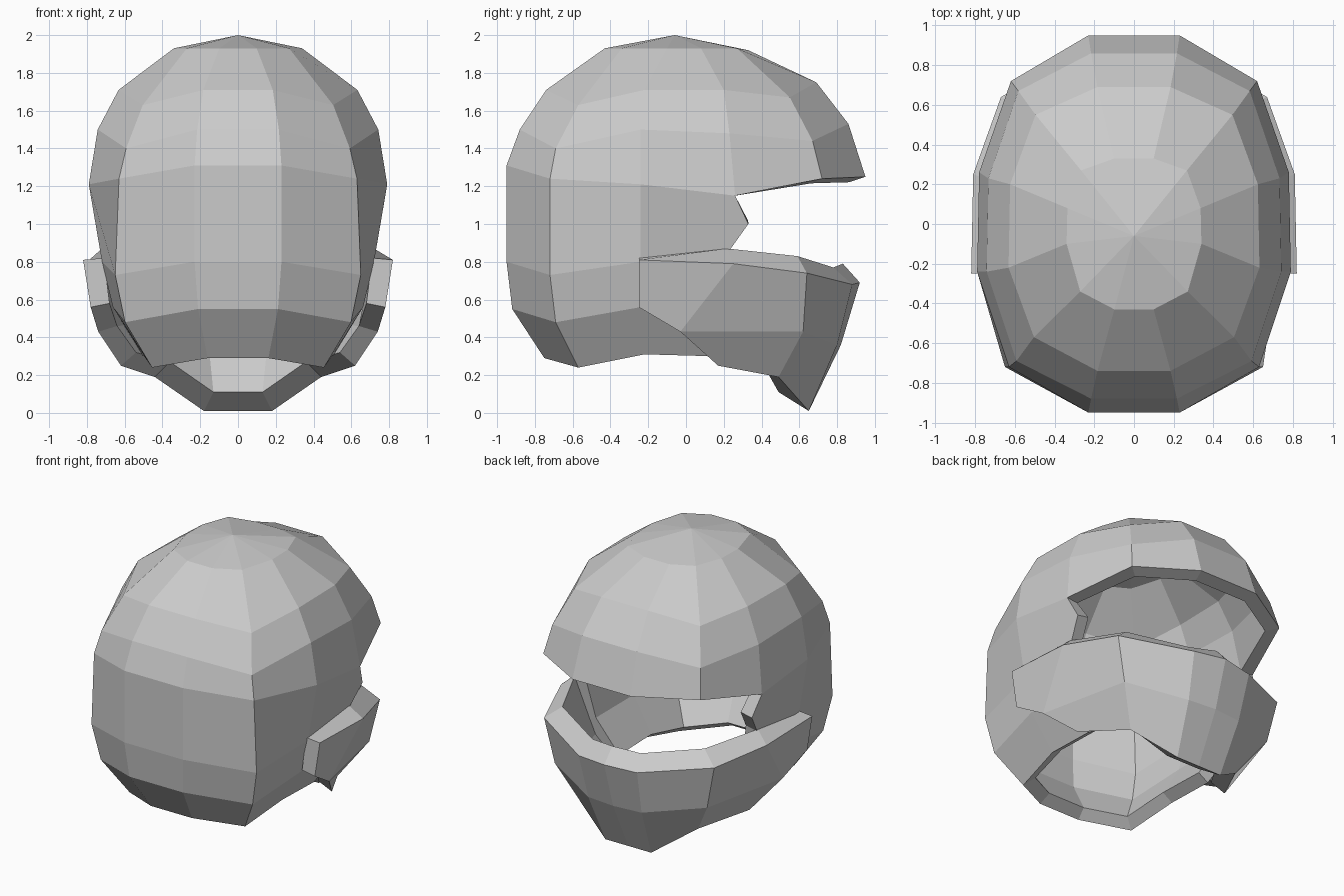
import bpy
import bmesh

default_cube = bpy.data.objects.get("Cube")
if default_cube:
    bpy.data.objects.remove(default_cube, do_unlink=True)

# Single flat grey paint
grey = bpy.data.materials.new("helmet_grey")
grey.use_nodes = True
grey.diffuse_color = (0.6, 0.6, 0.6, 1)
grey.node_tree.nodes["Principled BSDF"].inputs["Base Color"].default_value = grey.diffuse_color


def finish_part(name, mesh_builder):
    """Turn a bmesh into a flat shaded object with consistent outward normals."""
    bmesh.ops.recalc_face_normals(mesh_builder, faces=mesh_builder.faces)
    mesh = bpy.data.meshes.new(name)
    mesh_builder.to_mesh(mesh)
    mesh_builder.free()
    mesh.materials.append(grey)
    part = bpy.data.objects.new(name, mesh)
    bpy.context.scene.collection.objects.link(part)
    return part


def mirrored_columns(mesh_builder, columns):
    """Create vertex columns for the +x half, followed by their mirror images."""
    made = [[mesh_builder.verts.new(point) for point in column] for column in columns]
    for column in reversed(columns):
        made.append([mesh_builder.verts.new((-x, y, z)) for x, y, z in column])
    return made


# Shell: each column is a (y, z) profile from crown to hem; width follows ring scales
upper_width = (0.23, 0.63, 0.79, 0.78, 0.62, 0.23)
lower_width = (0.23, 0.65, 0.72, 0.72)
upper_scale = (0.43, 0.8, 0.94, 1)
lower_scale = (1, 0.92, 0.7)
profiles = [
    [(-.43, 1.93), (-.74, 1.71), (-.88, 1.5), (-.95, 1.31), (-.95, .8), (-.92, .55), (-.75, .29)],
    [(-.34, 1.93), (-.57, 1.63), (-.69, 1.4), (-.72, 1.24), (-.72, .73), (-.69, .48), (-.57, .24)],
    [(-.1, 1.93), (-.22, 1.71), (-.24, 1.5), (-.24, 1.21), (-.24, .8), (-.24, .56), (-.22, .31)],
    [(.08, 1.93), (.2, 1.71), (.23, 1.48), (.26, 1.15), (.23, .86), (.19, .56), (.14, .3)],
    [(.27, 1.93), (.55, 1.67), (.67, 1.44), (.72, 1.24)],
    [(.33, 1.92), (.69, 1.75), (.86, 1.53), (.95, 1.25)],
]


def shell_width(column, ring):
    if ring < len(upper_scale):
        return upper_width[column] * upper_scale[ring]
    return lower_width[column] * lower_scale[ring - len(upper_scale)]


shell_columns = [
    [(shell_width(c, r), y, z) for r, (y, z) in enumerate(profile)]
    for c, profile in enumerate(profiles)
]
bm = bmesh.new()
grid = mirrored_columns(bm, shell_columns)
crown = bm.verts.new((0, -0.06, 2))
cheek_tips = {side: bm.verts.new((side * 0.75, 0.33, 1.0)) for side in (1, -1)}
last_upper_ring = len(upper_scale) - 1

for index, column in enumerate(grid):
    following = grid[(index + 1) % len(grid)]
    bm.faces.new((crown, column[0], following[0]))
    for ring in range(min(len(column), len(following)) - 1):
        corners = [column[ring], following[ring], following[ring + 1], column[ring + 1]]
        # The cheeks end in a small point beside the visor opening
        if ring == last_upper_ring and index == 2:
            corners.insert(2, cheek_tips[1])
        elif ring == last_upper_ring and index == len(grid) - 4:
            corners.append(cheek_tips[-1])
        bm.faces.new(corners)

shell = finish_part("helmet_shell", bm)
padding = shell.modifiers.new("shell_thickness", "SOLIDIFY")
padding.thickness = 0.09
padding.offset = -1
padding.use_even_offset = True


# Chin guard: half columns from the cheek end to the middle, top to bottom
outer_columns = [
    [(.82, -.25, .81), (.78, -.25, .56)],
    [(.81, .25, .79), (.74, -.03, .43), (.62, .17, .25)],
    [(.67, .64, .74), (.6, .62, .43), (.44, .49, .19)],
    [(.23, .88, .68), (.21, .8, .36), (.18, .65, .01)],
]
inner_columns = [
    [(.71, -.25, .82), (.68, -.25, .58)],
    [(.72, .22, .87), (.64, -.01, .46), (.54, .13, .32)],
    [(.56, .59, .83), (.5, .53, .47), (.36, .4, .27)],
    [(.19, .78, .77), (.16, .69, .4), (.13, .49, .11)],
]
middle_outer = [(0, .92, .69), (0, .82, .36), (0, .65, .01)]
middle_inner = [(0, .83, .79), (0, .71, .4), (0, .49, .11)]


def add_guard_skin(mesh_builder, columns, middle):
    """Build one skin of the guard and return its top and bottom vertex runs."""
    halves = mirrored_columns(mesh_builder, columns)
    centre = [mesh_builder.verts.new(point) for point in middle]
    halves.insert(len(columns), centre)
    for left, right in zip(halves, halves[1:]):
        for row in range(min(len(left), len(right)) - 1):
            mesh_builder.faces.new((left[row], right[row], right[row + 1], left[row + 1]))
    top = [column[0] for column in halves]
    near, far = halves[0][-1], halves[-1][-1]
    bottom = [column[-1] for column in halves[1:-1]]
    bottom = [near, halves[1][1]] + bottom + [halves[-2][1], far]
    return top + bottom[::-1]


bm = bmesh.new()
outer_loop = add_guard_skin(bm, outer_columns, middle_outer)
inner_loop = add_guard_skin(bm, inner_columns, middle_inner)
for i in range(len(outer_loop)):
    j = (i + 1) % len(outer_loop)
    bm.faces.new((outer_loop[i], outer_loop[j], inner_loop[j], inner_loop[i]))
finish_part("chin_guard", bm)
